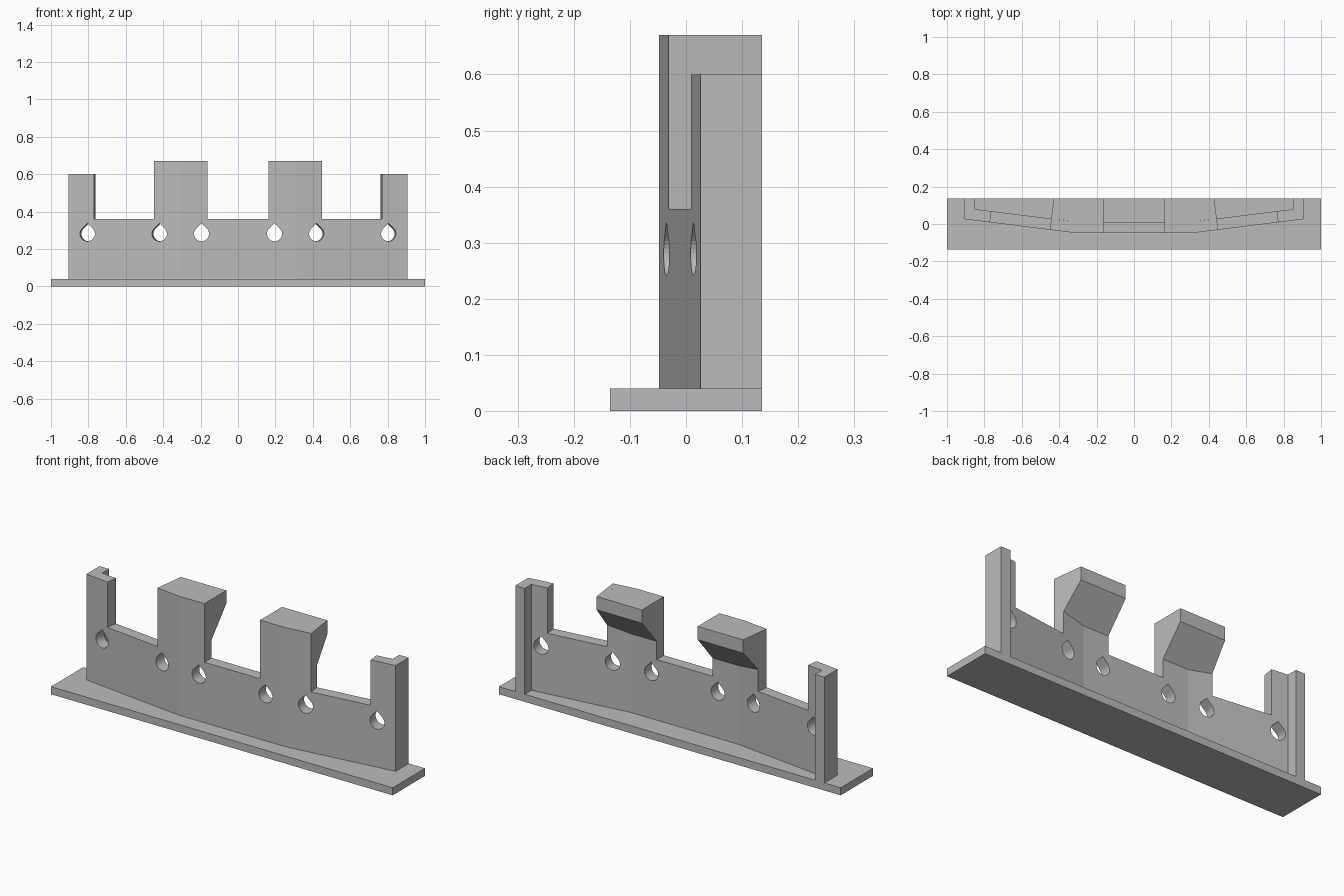
import bpy, bmesh, math
from mathutils import Vector

if "Cube" in bpy.data.objects:
    bpy.data.objects.remove(bpy.data.objects["Cube"], do_unlink=True)

grey = bpy.data.materials.new("plain grey")
grey.use_nodes = True
grey.diffuse_color = (0.5, 0.5, 0.5, 1)
grey.node_tree.nodes["Principled BSDF"].inputs["Base Color"].default_value = (0.5, 0.5, 0.5, 1)

BACK, TOP, LEDGE, FLOOR = 0.135, 0.67, 0.36, 0.04
BEND, FRONT, SLOPE = 0.315, -0.048, 0.125
across = Vector((-SLOPE, 1)).normalized()      # direction through an angled wing


def wing(x):
    """Point on the front of the angled wing."""
    return Vector((x, FRONT + (x - BEND) * SLOPE))


def prism(name, loop, depth, slope=None):
    """Extrude a closed loop of 3D points, optionally trimming below a plane."""
    bm = bmesh.new()
    face = bm.faces.new([bm.verts.new(p) for p in loop])
    new = bmesh.ops.extrude_face_region(bm, geom=[face])["geom"]
    bmesh.ops.translate(bm, vec=depth, verts=[v for v in new if isinstance(v, bmesh.types.BMVert)])
    if slope:
        cut = bmesh.ops.bisect_plane(bm, geom=bm.verts[:] + bm.edges[:] + bm.faces[:],
                                     plane_co=slope[0], plane_no=slope[1], clear_inner=True)
        bmesh.ops.holes_fill(bm, edges=[e for e in cut["geom_cut"] if isinstance(e, bmesh.types.BMEdge)])
    bmesh.ops.recalc_face_normals(bm, faces=bm.faces[:])
    mesh = bpy.data.meshes.new(name)
    bm.to_mesh(mesh)
    bm.free()
    mesh.materials.append(grey)
    ob = bpy.data.objects.new(name, mesh)
    bpy.context.collection.objects.link(ob)
    return ob


def plan(name, pts, z0, z1, side=1, slope=None):
    return prism(name, [(x * side, y, z0) for x, y in pts], Vector((0, 0, z1 - z0)), slope)


def combine(target, tool, operation):
    mod = target.modifiers.new(tool.name, 'BOOLEAN')
    mod.object, mod.operation, mod.solver = tool, operation, 'EXACT'
    bpy.context.view_layer.objects.active = target
    bpy.ops.object.modifier_apply(modifier=mod.name)
    bpy.data.objects.remove(tool, do_unlink=True)


# Base plate
plan("base_plate", [(-1, -BACK), (1, -BACK), (1, BACK), (-1, BACK)], 0, FLOOR)

# Bent wall with end flanges
half = [(BEND, FRONT), tuple(wing(0.905)), (0.905, BACK), (0.85, BACK), (0.85, 0.079), (0.311, 0.012)]
wall = plan("bent_wall", half + [(-x, y) for x, y in reversed(half)], FLOOR, TOP)

# Notches between the fingers and lowered end posts
plan_mid = [(-0.163, -0.2), (0.163, -0.2), (0.163, 0.2), (-0.163, 0.2)]
combine(wall, plan("middle_notch", plan_mid, LEDGE, 0.8), 'DIFFERENCE')
inner, outer = wing(0.45), wing(0.77)
notch = [inner - across * 0.05, outer - across * 0.05, outer + across * 0.068, inner + across * 0.1]
post_top = [(0.7, -0.2), (1, -0.2), (1, 0.2), (0.7, 0.2)]
for side in (1, -1):
    combine(wall, plan("wing_notch", notch, LEDGE, 0.8, side), 'DIFFERENCE')
    combine(wall, plan("post_cut", post_top, 0.6, 0.8, side), 'DIFFERENCE')

# Teardrop holes, square to the wall they pass through
R = 0.04
for side in (1, -1):
    for x, angled in ((0.195, False), (0.42, True), (0.805, True)):
        through = Vector((across.x * side, across.y, 0)) if angled else Vector((0, 1, 0))
        along = Vector((through.y, -through.x, 0))
        p = wing(x) if angled else Vector((x, FRONT))
        centre = Vector((p.x * side, p.y, 0.281)) - through * 0.03
        angles = [math.radians(135 + 270 * i / 24) for i in range(25)]
        loop = [centre + along * R * math.cos(a) + Vector((0, 0, R * math.sin(a))) for a in angles]
        loop.append(centre + Vector((0, 0, R * math.sqrt(2))))
        combine(wall, prism("hole_cutter", loop, through * 0.115), 'DIFFERENCE')

# Hooks overhanging behind the fingers, with a sloped underside
tip = inner + across * ((BACK - inner.y) / across.y)
root = inner + across * 0.06
hook = [(0.163, 0.012), (0.311, 0.012), tuple(root), tuple(tip), (0.163, BACK)]
for side in (1, -1):
    under = (Vector((0, BACK, 0.6)), Vector((0, -0.14, 0.12)))
    combine(wall, plan("hook", hook, 0.4, TOP, side, under), 'UNION')
